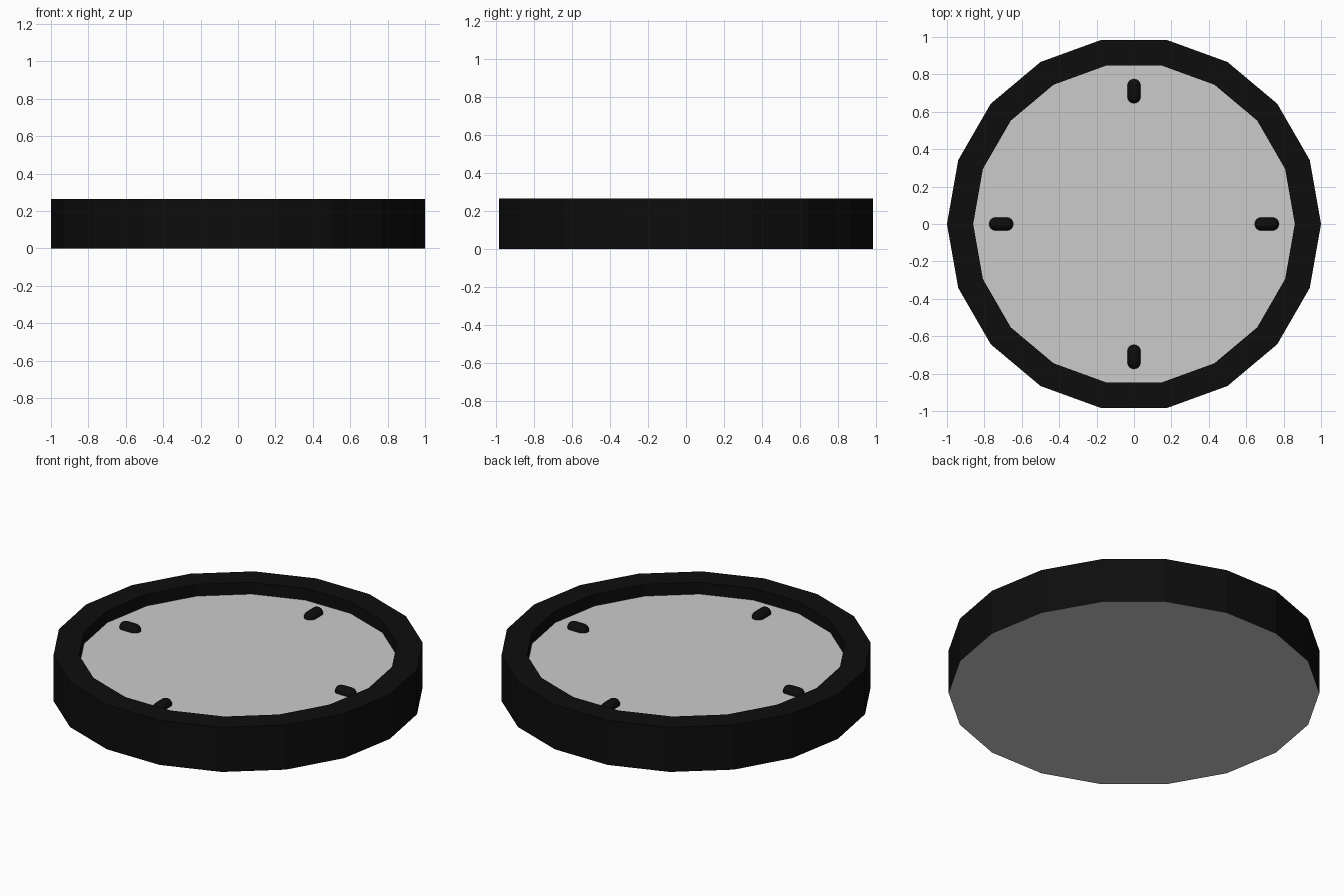
import bpy, bmesh
from math import cos, sin, pi
from mathutils import Matrix

if "Cube" in bpy.data.objects:
    bpy.data.objects.remove(bpy.data.objects["Cube"])

SIDES, R_OUT, R_IN = 18, 1.0, 0.86
TOP, FACE_Z = 0.265, 0.195

black = bpy.data.materials.new("black")
black.diffuse_color = (0.004, 0.004, 0.004, 1)
black.use_nodes = True
black.node_tree.nodes["Principled BSDF"].inputs["Base Color"].default_value = black.diffuse_color


def finish(name, bm, mat=None):
    bmesh.ops.recalc_face_normals(bm, faces=bm.faces)
    me = bpy.data.meshes.new(name)
    bm.to_mesh(me)
    bm.free()
    if mat:
        me.materials.append(mat)
    ob = bpy.data.objects.new(name, me)
    bpy.context.collection.objects.link(ob)
    return ob


def ring(bm, r, z):
    return [bm.verts.new((r * cos(2 * pi * i / SIDES), r * sin(2 * pi * i / SIDES), z))
            for i in range(SIDES)]


# Casing: outer wall, flat rim and inner wall
bm = bmesh.new()
loops = [ring(bm, r, z) for r, z in
         ((R_OUT, 0), (R_OUT, TOP), (R_IN, TOP), (R_IN, FACE_Z))]
for a, b in zip(loops, loops[1:]):
    for i in range(SIDES):
        j = (i + 1) % SIDES
        bm.faces.new((a[i], a[j], b[j], b[i]))
finish("casing", bm, black)

# Grey back plate and recessed dial
bm = bmesh.new()
bm.faces.new(ring(bm, R_OUT, 0)[::-1])
back = finish("back_plate", bm)
back.data.flip_normals() if back.data.polygons[0].normal.z > 0 else None

bm = bmesh.new()
bm.faces.new(ring(bm, R_IN, FACE_Z))
dial = finish("dial", bm)
dial.data.flip_normals() if dial.data.polygons[0].normal.z < 0 else None

# Four rounded quarter-hour markers, half sunk in the dial
for k in range(4):
    bm = bmesh.new()
    bmesh.ops.create_uvsphere(bm, u_segments=12, v_segments=8, radius=0.035,
                              matrix=Matrix.Rotation(pi / 2, 4, 'Y'))
    mid = [e for e in bm.edges if all(abs(v.co.x) < 1e-4 for v in e.verts)]
    bmesh.ops.split_edges(bm, edges=mid)
    for f in bm.faces:
        f.tag = f.calc_center_median().x > 0
    for v in bm.verts:
        v.co.x += 0.03 if v.link_faces[0].tag else -0.03
    edges = [e for e in bm.edges if e.is_boundary]
    bmesh.ops.bridge_loops(bm, edges=edges)
    bm.transform(Matrix.Rotation(k * pi / 2, 4, 'Z')
                 @ Matrix.Translation((0.71, 0, FACE_Z + 0.004)))
    for f in bm.faces:
        f.smooth = True
    finish("hour_marker_%d" % (k + 1), bm, black)
